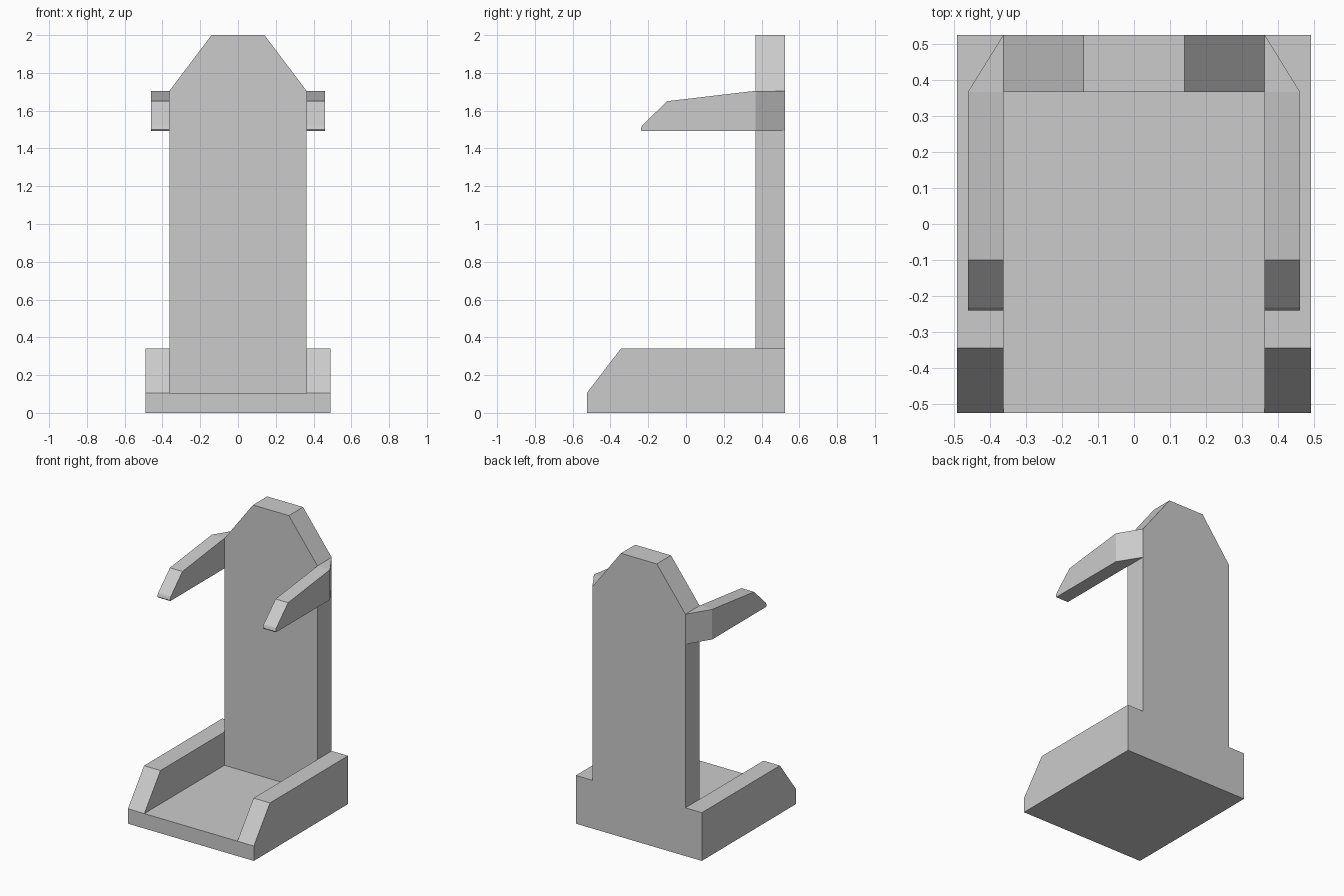
import bpy, bmesh
from mathutils import Vector

if "Cube" in bpy.data.objects:
    bpy.data.objects.remove(bpy.data.objects["Cube"], do_unlink=True)

grey = bpy.data.materials.new("plain grey")
grey.use_nodes = True
grey.diffuse_color = (0.6, 0.6, 0.6, 1)
grey.node_tree.nodes["Principled BSDF"].inputs["Base Color"].default_value = (0.6, 0.6, 0.6, 1)

INNER = 0.363    # half width of the back panel
BACK = 0.525     # rear plane
PANEL = 0.367    # front plane of the back panel
FLOOR = 0.105


def prism(points, place, direction):
    """Extrude a 2D profile, mapped to 3D by place, along direction."""
    bm = bmesh.new()
    face = bm.faces.new([bm.verts.new(place(a, b)) for a, b in points])
    new = bmesh.ops.extrude_face_region(bm, geom=[face])["geom"]
    moved = [v for v in new if isinstance(v, bmesh.types.BMVert)]
    bmesh.ops.translate(bm, verts=moved, vec=Vector(direction))
    return bm


def finish(bm, name):
    bmesh.ops.remove_doubles(bm, verts=bm.verts, dist=0.0005)
    bmesh.ops.recalc_face_normals(bm, faces=bm.faces)
    mesh = bpy.data.meshes.new(name)
    bm.to_mesh(mesh)
    bm.free()
    mesh.materials.append(grey)
    obj = bpy.data.objects.new(name, mesh)
    bpy.context.collection.objects.link(obj)


# Floor slab between the side rails
slab = [(-INNER, -BACK), (INNER, -BACK), (INNER, BACK), (-INNER, BACK)]
finish(prism(slab, lambda x, y: (x, y, 0), (0, 0, FLOOR)), "base_floor")

# Upright back panel with chamfered top corners
panel = [(-INNER, FLOOR), (INNER, FLOOR), (INNER, 1.705), (0.14, 2), (-0.14, 2), (-INNER, 1.705)]
finish(prism(panel, lambda x, z: (x, PANEL, z), (0, BACK - PANEL, 0)), "back_panel")

rail = [(-BACK, 0), (BACK, 0), (BACK, 0.34), (-0.345, 0.34), (-BACK, FLOOR)]
arm = [(-0.235, 1.493), (BACK, 1.493), (BACK, 1.705), (PANEL, 1.705),
       (-0.1, 1.65), (-0.232, 1.522), (-0.24, 1.5)]

for side, sign in (("left", 1), ("right", -1)):
    def on_side(y, z):
        return (sign * INNER, y, z)

    # Sloped side rail of the base
    finish(prism(rail, on_side, (sign * 0.128, 0, 0)), side + "_base_rail")

    # Arm, tapering into the rear edge of the panel
    bm = prism(arm, on_side, (sign * 0.098, 0, 0))
    bmesh.ops.bisect_plane(bm, geom=bm.verts[:] + bm.edges[:] + bm.faces[:],
                           plane_co=(0, PANEL, 0), plane_no=(0, 1, 0))
    for v in bm.verts:
        if v.co.y > BACK - 0.001:
            v.co.x = sign * INNER
    finish(bm, side + "_arm")
